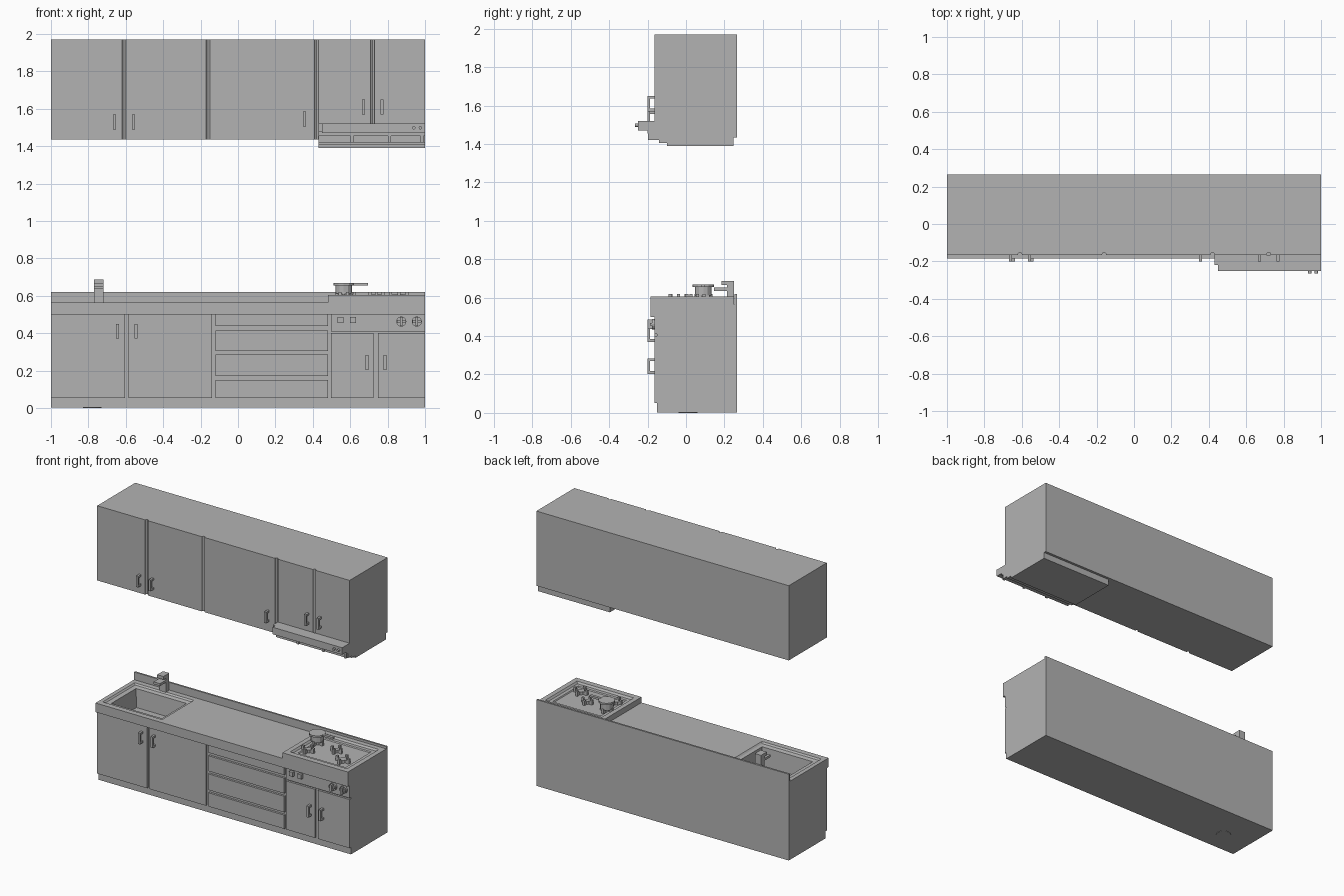
import bpy, bmesh, math
from mathutils import Matrix, Vector

old = bpy.data.objects.get("Cube")
if old:
    bpy.data.objects.remove(old, do_unlink=True)

grey = bpy.data.materials.new("plain_grey")
grey.use_nodes = True
grey.diffuse_color = (0.45, 0.45, 0.45, 1)
grey.node_tree.nodes["Principled BSDF"].inputs["Base Color"].default_value = (0.45, 0.45, 0.45, 1)


def finish(name, bm):
    bmesh.ops.recalc_face_normals(bm, faces=bm.faces)
    mesh = bpy.data.meshes.new(name)
    bm.to_mesh(mesh)
    bm.free()
    mesh.materials.append(grey)
    ob = bpy.data.objects.new(name, mesh)
    bpy.context.collection.objects.link(ob)
    return ob


def add_box(bm, x, y, z):
    size = [b - a for a, b in (x, y, z)]
    mid = [(a + b) / 2 for a, b in (x, y, z)]
    m = Matrix.Translation(mid) @ Matrix.Diagonal((*size, 1))
    bmesh.ops.create_cube(bm, size=1, matrix=m)


def boxes(name, *specs):
    bm = bmesh.new()
    for s in specs:
        add_box(bm, *s)
    return finish(name, bm)


def add_cyl(bm, centre, r, depth, axis="Z", sides=12, r2=None):
    rot = Matrix.Rotation(math.pi / 2, 4, "X") if axis == "Y" else Matrix()
    bmesh.ops.create_cone(bm, cap_ends=True, segments=sides, radius1=r,
                          radius2=r if r2 is None else r2, depth=depth,
                          matrix=Matrix.Translation(centre) @ rot)


def extrude(name, pts, vec):
    bm = bmesh.new()
    face = bm.faces.new([bm.verts.new(p) for p in pts])
    out = bmesh.ops.extrude_face_region(bm, geom=[face], use_keep_orig=True)
    verts = [g for g in out["geom"] if isinstance(g, bmesh.types.BMVert)]
    bmesh.ops.translate(bm, verts=verts, vec=vec)
    return finish(name, bm)


def tray(name, x, y, z, levels):
    """Box whose top steps through successive (x, y, z) rectangles."""
    bm = bmesh.new()
    add_box(bm, x, y, z)
    bm.faces.ensure_lookup_table()
    top = max(bm.faces, key=lambda f: f.calc_center_median().z)
    for lx, ly, lz in levels:
        bmesh.ops.inset_individual(bm, faces=[top], thickness=0.005)
        mid = top.calc_center_median()
        for v in top.verts:
            v.co = Vector((lx[v.co.x > mid.x], ly[v.co.y > mid.y], lz))
    return finish(name, bm)


BACK, FRONT, INNER = 0.265, -0.165, -0.15

# Upper cabinets: one outline with half-round grooves between doors
outline = [(-1, BACK), (-1, FRONT)]
for gx in (-0.61, -0.16, 0.42, 0.72):
    for i in range(7):
        a = math.pi * (1 - i / 6)
        outline.append((gx + 0.011 * math.cos(a), FRONT + 0.014 * math.sin(a)))
outline += [(1, FRONT), (1, BACK)]
extrude("upper_cabinets", [(px, py, 1.435) for px, py in outline], (0, 0, 0.535))

# Range hood: stepped underside, front lip, clips and buttons
hood = [(-0.165, 1.48), (-0.2, 1.48), (-0.2, 1.455), (-0.185, 1.455), (-0.185, 1.42),
        (-0.14, 1.42), (-0.14, 1.405), (-0.1, 1.405), (-0.1, 1.39),
        (0.247, 1.39), (0.247, 1.44), (-0.165, 1.44)]
extrude("range_hood", [(0.43, py, pz) for py, pz in hood], (0.57, 0, 0))
boxes("hood_lip", ((0.45, 1), (-0.25, FRONT), (1.47, 1.52)),
      ((0.43, 0.45), (-0.22, FRONT), (1.475, 1.52)))
boxes("hood_clips", *[((cx - 0.008, cx + 0.008), (-0.197, -0.18), (1.42, 1.456))
                      for cx in (0.61, 0.81, 0.985)])
bm = bmesh.new()
for bx in (0.94, 0.975):
    add_cyl(bm, (bx, -0.255, 1.498), 0.009, 0.02, "Y")
finish("hood_buttons", bm)

# Lower carcass with an open basin on the left
tray("sink_unit", (-1, -0.48), (INNER, BACK), (0.05, 0.565),
     [((-0.97, -0.5), (-0.145, 0.215), 0.565), ((-0.96, -0.51), (-0.135, 0.205), 0.555),
      ((-0.93, -0.53), (-0.105, 0.175), 0.55), ((-0.92, -0.54), (-0.095, 0.165), 0.42)])
boxes("lower_carcass", ((-0.48, 1), (INNER, BACK), (0.05, 0.565)))
boxes("plinth", ((-1, 1), (INNER, BACK), (0.002, 0.05)))
boxes("counter_edge", ((-1, 1), (-0.185, INNER), (0.5, 0.565)))
boxes("backsplash", ((-1, 1), (0.252, BACK), (0.55, 0.62)))
bm = bmesh.new()
add_cyl(bm, (-0.78, 0.01, 0.004), 0.05, 0.008, sides=16)
add_cyl(bm, (-0.73, 0.035, 0.422), 0.03, 0.008, sides=16)
finish("drain", bm)

# Lower doors, drawers and cooker panel
FACE = (FRONT, INNER)
boxes("lower_doors", *[(xr, FACE, (0.052, top)) for xr, top in (
    ((-1, -0.605), 0.5), ((-0.585, -0.14), 0.5), ((0.497, 0.725), 0.4), ((0.748, 1), 0.4))])
boxes("drawers", *[((-0.12, 0.482), FACE, zr) for zr in (
    (0.437, 0.5), (0.305, 0.415), (0.17, 0.285), (0.052, 0.15))])
boxes("cooker_panel", ((0.497, 1), FACE, (0.41, 0.5)))
boxes("cooker_switches", *[((sx - 0.015, sx + 0.015), (-0.185, FRONT), (0.453, 0.485))
                           for sx in (0.548, 0.615)])
bm = bmesh.new()
for kx in (0.873, 0.956):
    add_cyl(bm, (kx, -0.17, 0.462), 0.027, 0.015, "Y", 16)
    add_box(bm, (kx - 0.007, kx + 0.007), (-0.2, FRONT), (0.438, 0.486))
    add_box(bm, (kx - 0.024, kx + 0.024), (-0.188, FRONT), (0.455, 0.469))
finish("cooker_knobs", bm)

# Handles: a bar on two feet
for hx, hz in ((-0.645, 0.41), (-0.545, 0.41), (0.69, 0.243), (0.787, 0.243), (-0.66, 1.53),
               (-0.56, 1.53), (0.355, 1.545), (0.67, 1.61), (0.77, 1.61)):
    xr = (hx - 0.008, hx + 0.008)
    boxes("door_handle", (xr, (-0.2, -0.187), (hz - 0.04, hz + 0.04)),
          (xr, (-0.19, FRONT), (hz - 0.04, hz - 0.026)),
          (xr, (-0.19, FRONT), (hz + 0.026, hz + 0.04)))

# Tap
TAP = (-0.77, -0.72)
boxes("tap", (TAP, (0.213, 0.25), (0.56, 0.665)), (TAP, (0.185, 0.25), (0.665, 0.688)),
      (TAP, (0.145, 0.215), (0.635, 0.652)))

# Cooktop with recessed tray
tray("cooktop", (0.482, 1), (-0.185, 0.25), (0.56, 0.605),
     [((0.515, 0.965), (-0.145, 0.215), 0.605), ((0.525, 0.955), (-0.135, 0.205), 0.592),
      ((0.55, 0.93), (-0.11, 0.18), 0.592), ((0.555, 0.925), (-0.105, 0.175), 0.585)])

# Burners: cap with four upright prongs on a cross
for bx, by, r in ((0.585, -0.04, 0.045), (0.86, -0.04, 0.05), (0.74, 0.06, 0.04),
                  (0.565, 0.09, 0.045)):
    bm = bmesh.new()
    add_cyl(bm, (bx, by, 0.593), r * 0.45, 0.026)
    add_box(bm, (bx - r, bx + r), (by - 0.006, by + 0.006), (0.585, 0.606))
    add_box(bm, (bx - 0.006, bx + 0.006), (by - r, by + r), (0.585, 0.606))
    for dx, dy in ((1, 0), (-1, 0), (0, 1), (0, -1)):
        px, py = bx + dx * (r - 0.006), by + dy * (r - 0.006)
        add_box(bm, (px - 0.008, px + 0.008), (py - 0.008, py + 0.008), (0.585, 0.62))
    finish("burner", bm)

# Saucepan
bm = bmesh.new()
add_cyl(bm, (0.565, 0.09, 0.633), 0.044, 0.044, sides=12)
add_cyl(bm, (0.565, 0.09, 0.661), 0.055, 0.013, sides=12)
add_box(bm, (0.61, 0.695), (0.08, 0.1), (0.655, 0.669))
finish("saucepan", bm)
